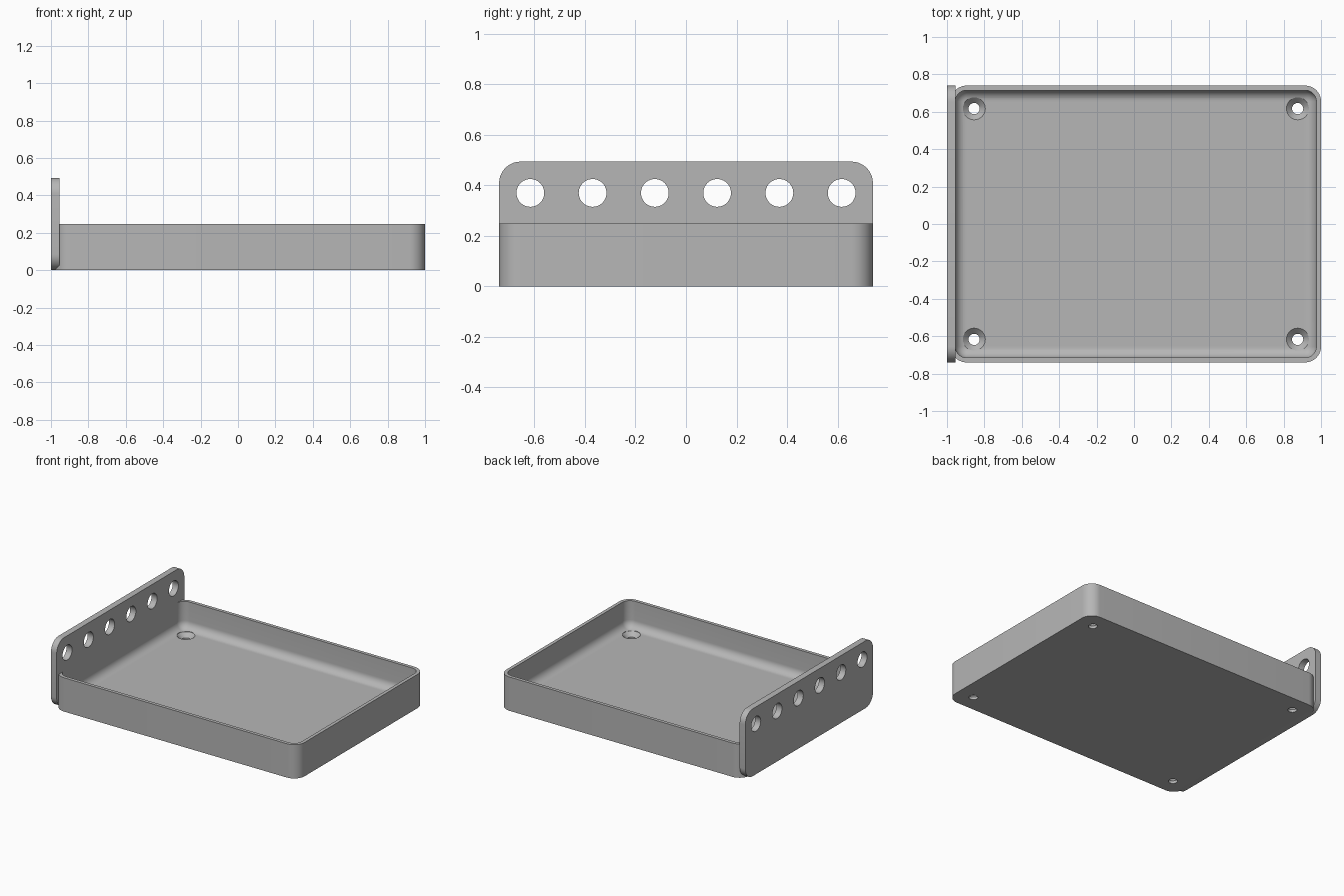
import bpy, bmesh, math
from mathutils import Matrix

if "Cube" in bpy.data.objects:
    bpy.data.objects.remove(bpy.data.objects["Cube"], do_unlink=True)

grey = bpy.data.materials.new("plain_grey")
grey.use_nodes = True
grey.diffuse_color = (0.47, 0.47, 0.47, 1)
grey.node_tree.nodes["Principled BSDF"].inputs["Base Color"].default_value = grey.diffuse_color


def rounded_ring(half_x, half_y, radius, z, steps=10):
    """Outline of a rounded rectangle at height z."""
    points = []
    for quarter, (sx, sy) in enumerate([(1, 1), (-1, 1), (-1, -1), (1, -1)]):
        for i in range(steps + 1):
            a = math.pi / 2 * (quarter + i / steps)
            points.append((sx * (half_x - radius) + radius * math.cos(a),
                           sy * (half_y - radius) + radius * math.sin(a), z))
    return points


def loft(bm, rings, matrix):
    """Skin a stack of rings and cap both ends."""
    rows = [[bm.verts.new(matrix @ Matrix.Translation(p).to_translation()) for p in ring]
            for ring in rings]
    for low, high in zip(rows, rows[1:]):
        for i in range(len(low)):
            j = (i + 1) % len(low)
            bm.faces.new((low[i], low[j], high[j], high[i]))
    bm.faces.new(rows[0][::-1])
    bm.faces.new(rows[-1])


def make_object(name, solids):
    """Build an object from (rings, matrix) pairs."""
    bm = bmesh.new()
    for rings, matrix in solids:
        loft(bm, rings, matrix)
    bmesh.ops.remove_doubles(bm, verts=bm.verts, dist=1e-5)
    bmesh.ops.recalc_face_normals(bm, faces=bm.faces)
    mesh = bpy.data.meshes.new(name)
    bm.to_mesh(mesh)
    bm.free()
    mesh.materials.append(grey)
    obj = bpy.data.objects.new(name, mesh)
    bpy.context.collection.objects.link(obj)
    return obj


def drill(obj, cutter):
    """Cut the holes, discard the cutter and shade the curves smooth."""
    cutter.hide_render = True
    mod = obj.modifiers.new("holes", 'BOOLEAN')
    mod.operation, mod.solver, mod.object = 'DIFFERENCE', 'EXACT', cutter
    bpy.ops.object.select_all(action='DESELECT')
    bpy.context.view_layer.objects.active = obj
    obj.select_set(True)
    bpy.ops.object.modifier_apply(modifier=mod.name)
    bpy.data.objects.remove(cutter, do_unlink=True)
    bpy.ops.object.shade_smooth_by_angle(angle=math.radians(30))


# Tray: outer wall, thin rim, inner wall, filleted floor
CENTRE_X, HALF_X, HALF_Y, HEIGHT = 0.01, 0.99, 0.74, 0.248
WALL, FLOOR, FILLET = 0.025, 0.05, 0.058
profile = [(0, 0), (0, HEIGHT), (WALL, HEIGHT)]
for i in range(11):
    a = math.pi / 2 * i / 10
    profile.append((WALL + FILLET * (1 - math.cos(a)), FLOOR + FILLET * (1 - math.sin(a))))
tray_rings = [rounded_ring(HALF_X - inset, HALF_Y - inset, 0.085 - inset, z)
              for inset, z in profile]
tray = make_object("tray", [(tray_rings, Matrix.Translation((CENTRE_X, 0, 0)))])

# Countersunk screw holes in the tray corners
sink_profile = [(0.03, -0.05), (0.03, 0.02), (0.06, FLOOR), (0.06, 0.15)]
sink_rings = [rounded_ring(r, r, r, z) for r, z in sink_profile]
drill(tray, make_object("screw_hole_cutter", [
    (sink_rings, Matrix.Translation((CENTRE_X + sx * 0.865, sy * 0.617, 0)))
    for sx in (-1, 1) for sy in (-1, 1)]))

# Upright end plate with rounded corners
upright = Matrix.Rotation(math.pi / 2, 4, 'Y')
PLATE_HALF = 0.247
plate_rings = [rounded_ring(PLATE_HALF, HALF_Y, 0.085, x) for x in (-1, -0.954)]
plate = make_object("end_plate", [(plate_rings, Matrix.Translation((0, 0, PLATE_HALF)) @ upright)])

# Row of six round holes along the top of the plate
hole_rings = [rounded_ring(0.055, 0.055, 0.055, x) for x in (-1.1, -0.9)]
drill(plate, make_object("plate_hole_cutter", [
    (hole_rings, Matrix.Translation((0, (i - 2.5) * 0.2465, 0.37)) @ upright)
    for i in range(6)]))
